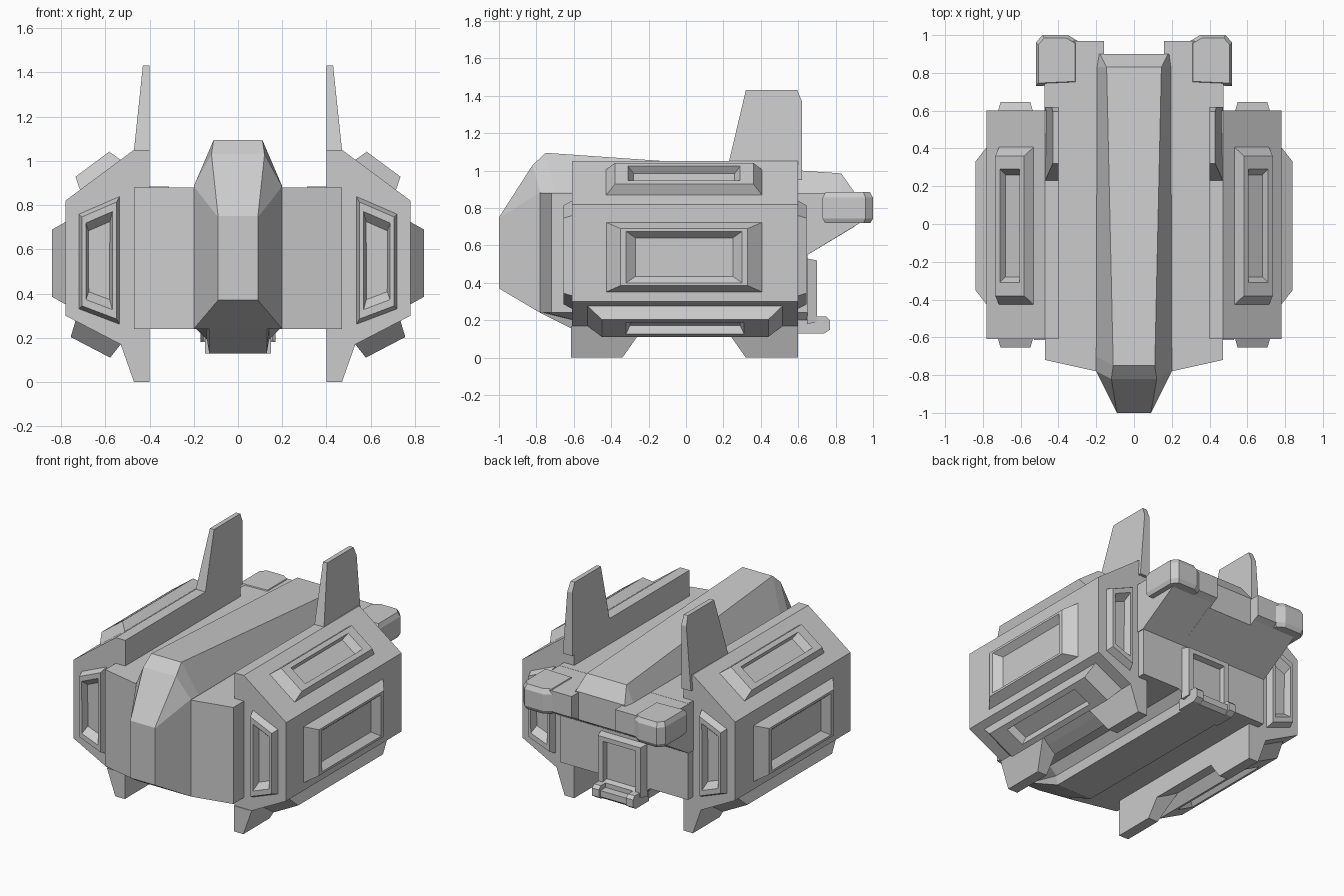
import bpy, bmesh
from mathutils import Vector


def loft(name, rings, mirror=False, cap_start=True):
    """Skin a list of equal-length point rings, cap the ends, optionally mirror in x."""
    bm = bmesh.new()
    vs = [[bm.verts.new(p) for p in r] for r in rings]
    n = len(rings[0])
    for a, b in zip(vs, vs[1:]):
        for i in range(n):
            j = (i + 1) % n
            bm.faces.new((a[i], a[j], b[j], b[i]))
    if cap_start:
        bm.faces.new(vs[0][::-1])
    bm.faces.new(vs[-1])
    bmesh.ops.remove_doubles(bm, verts=bm.verts, dist=0.0005)
    bmesh.ops.recalc_face_normals(bm, faces=bm.faces)
    me = bpy.data.meshes.new(name)
    bm.to_mesh(me)
    bm.free()
    ob = bpy.data.objects.new(name, me)
    bpy.context.collection.objects.link(ob)
    if mirror:
        ob.modifiers.new("Mirror", 'MIRROR').use_clip = False
    return ob


def sym(half):
    """Close a right-hand half section into a symmetric ring."""
    return list(half) + [(-x, y, z) for x, y, z in reversed(half)]


def along_x(name, prof, x0, x1, mirror=False):
    return loft(name, [[(x, y, z) for y, z in prof] for x in (x0, x1)], mirror)


def along_y(name, prof, y0, y1, mirror=False):
    return loft(name, [[(x, y, z) for x, z in prof] for y in (y0, y1)], mirror)


def panel(name, corners, normal, h, top, lip, floor, depth, mirror=True):
    """Raised bevelled frame with a sunken centre; insets are (u, v) pairs."""
    c = [Vector(p) for p in corners]
    nrm = Vector(normal).normalized()

    def ring(inset, height):
        out = []
        for i in range(4):
            u, v = (c[i ^ 1] - c[i]).normalized(), (c[3 - i] - c[i]).normalized()
            out.append(c[i] + u * inset[0] + v * inset[1] + nrm * height)
        return out
    loft(name, [ring((0, 0), -0.003), ring(top, h), ring(lip, h), ring(floor, h - depth)],
         mirror, cap_start=False)


# Central hull
plan = sym([(0.47, 0.65, 0), (0.47, -0.72, 0), (0.2, -0.78, 0)])
loft("hull", [[(x, y, z) for x, y, _ in plan] for z in (0.24, 0.88)])

# Spine with faceted nose, running front to back
loft("spine", [
    sym([(0.09, -1, 0.75), (0.09, -1, 0.745), (0.09, -1, 0.37)]),
    sym([(0.12, -0.82, 1.03), (0.20, -0.78, 0.885), (0.20, -0.78, 0.24)]),
    sym([(0.11, -0.75, 1.095), (0.20, -0.70, 0.885), (0.20, -0.70, 0.245)]),
    sym([(0.145, 0.83, 0.985), (0.195, 0.83, 0.88), (0.195, 0.83, 0.75)]),
    sym([(0.18, 0.90, 0.885), (0.19, 0.90, 0.87), (0.19, 0.90, 0.75)])])

# Keel under the hull
loft("keel", [
    sym([(0.20, -0.78, 0.25), (0.14, -0.78, 0.245), (0.13, -0.78, 0.24)]),
    sym([(0.20, -0.56, 0.25), (0.14, -0.56, 0.19), (0.13, -0.56, 0.13)]),
    sym([(0.20, 0.65, 0.25), (0.14, 0.65, 0.19), (0.13, 0.65, 0.13)])])

# Rear deck: recessed centre and two longer sides with sloping undersides
along_x("rear_deck_centre", [(0.5, 0.87), (0.90, 0.87), (0.90, 0.70), (0.65, 0.55), (0.5, 0.55)],
        -0.17, 0.17)
along_x("rear_deck_side", [(0.5, 0.879), (0.97, 0.879), (0.97, 0.74), (0.93, 0.72),
                           (0.65, 0.55), (0.5, 0.55)], 0.16, 0.475, True)

# Chamfered thruster blocks at the deck corners
block = [(0.30, 0.74), (0.30, 0.97), (0.35, 1.0), (0.485, 1.0), (0.52, 0.96), (0.52, 0.73)]
rings = []
for z, s in ((0.72, 0.9), (0.745, 1), (0.855, 1), (0.885, 0.88)):
    rings.append([(0.41 + (x - 0.41) * s, 0.865 + (y - 0.865) * s, z) for x, y in block])
loft("thruster_block", rings, True)

# Rear hatch and step
panel("rear_hatch", [(-0.17, 0.65, 0.18), (0.17, 0.65, 0.18), (0.17, 0.65, 0.53), (-0.17, 0.65, 0.53)],
      (0, 1, 0), 0.05, (0.015, 0.01), (0.05, 0.04), (0.055, 0.05), 0.035, False)
step = [(0.6, 0.13), (0.74, 0.13), (0.77, 0.15), (0.77, 0.20), (0.75, 0.22), (0.6, 0.22)]
along_x("rear_step_cheek", step, 0.10, 0.15, True)
along_x("rear_step", [(0.6, 0.13), (0.73, 0.13), (0.755, 0.15), (0.755, 0.19), (0.6, 0.19)], -0.11, 0.11)

# Side pods
along_y("side_pod", [(0.40, 1.05), (0.47, 1.05), (0.78, 0.82), (0.78, 0.30), (0.53, 0.17),
                     (0.47, 0.14), (0.40, 0.11)], -0.61, 0.60, True)

# Landing skids under each pod end
for name, y0, y1, t0, t1 in (("front_skid", -0.615, -0.34, -0.615, -0.22),
                             ("rear_skid", 0.32, 0.60, 0.20, 0.60)):
    loft(name, [[(0.40, y0, 0), (0.47, y0, 0), (0.47, y1, 0), (0.40, y1, 0)],
                [(0.40, t0, 0.17), (0.53, t0, 0.17), (0.53, t1, 0.17), (0.40, t1, 0.17)]], True)

# Tail fins, thinning towards the tip
fin = [(0.23, 0.95), (0.23, 1.05), (0.32, 1.43), (0.595, 1.43), (0.62, 1.37), (0.62, 0.95)]
loft("tail_fin", [[(0.40, y, z) for y, z in fin],
                  [(0.47 - max(0, z - 1.05) * 0.105, y, z) for y, z in fin]], True)

# Framed panels on the pod ends
for name, y, s in (("pod_front_panel", -0.61, -1), ("pod_back_panel", 0.60, 1)):
    panel(name, [(0.535, y, 0.26), (0.72, y, 0.33), (0.72, y, 0.76), (0.535, y, 0.84)],
          (0, s, 0), 0.045, (0.015, 0.02), (0.035, 0.055), (0.05, 0.10), 0.05)

# Framed panels on the top, outer and bottom faces of the pods
panel("pod_top_panel", [(0.53, -0.43, 1.005), (0.53, 0.41, 1.005), (0.715, 0.41, 0.868), (0.715, -0.43, 0.868)],
      (0.23, 0, 0.31), 0.06, (0.05, 0.02), (0.12, 0.05), (0.15, 0.055), 0.045)
panel("pod_outer_panel", [(0.78, -0.43, 0.35), (0.78, 0.41, 0.35), (0.78, 0.41, 0.725), (0.78, -0.43, 0.725)],
      (1, 0, 0), 0.06, (0.08, 0.035), (0.11, 0.05), (0.16, 0.085), 0.04)
panel("pod_bottom_panel", [(0.53, -0.53, 0.17), (0.53, 0.52, 0.17), (0.735, 0.52, 0.277), (0.735, -0.53, 0.277)],
      (0.13, 0, -0.25), 0.075, (0.08, 0.015), (0.21, 0.05), (0.23, 0.06), 0.045)
